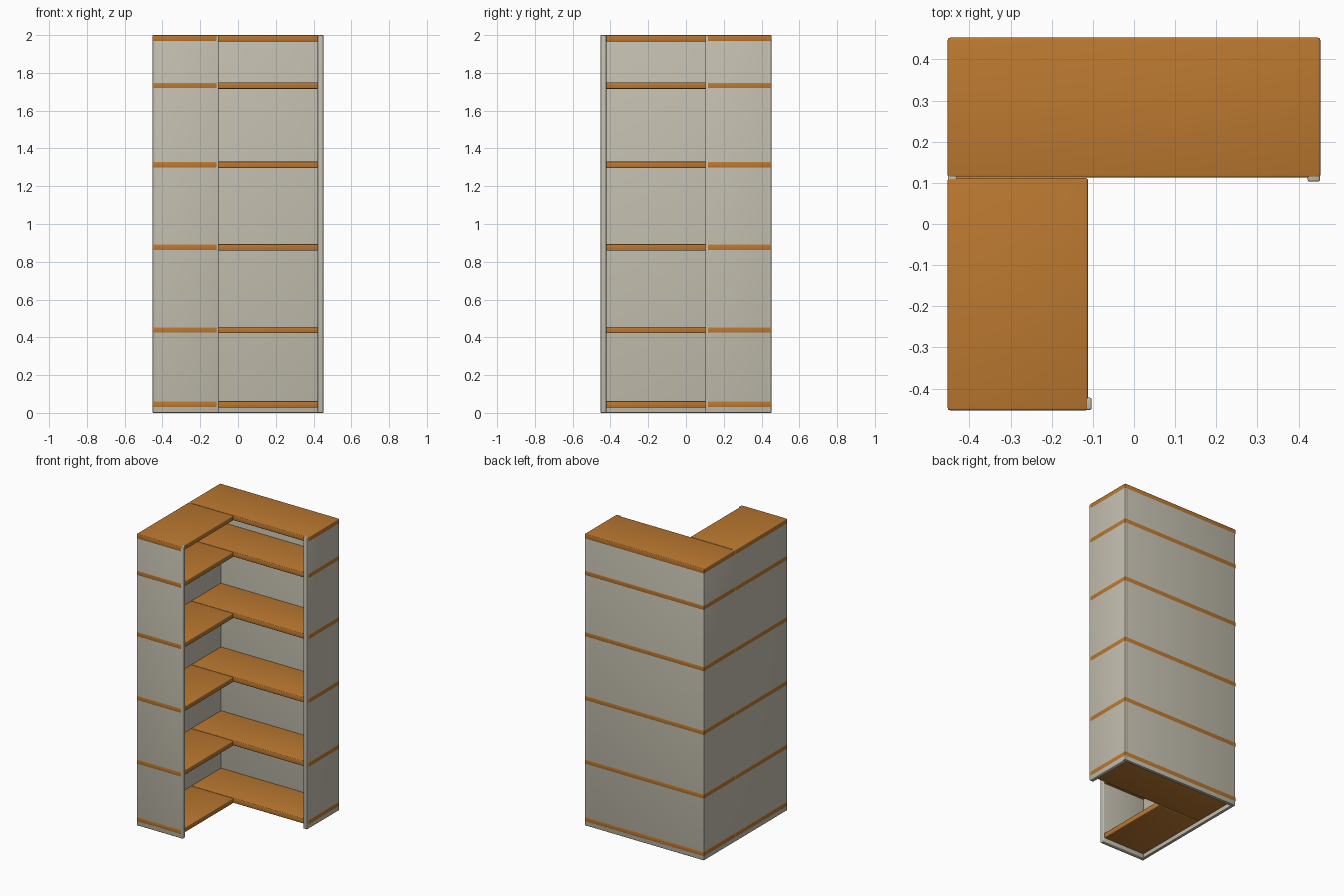
import bpy

if "Cube" in bpy.data.objects:
    bpy.data.objects.remove(bpy.data.objects["Cube"])


def material(name, color):
    m = bpy.data.materials.new(name)
    m.diffuse_color = (*color, 1.0)
    m.use_nodes = True
    m.node_tree.nodes["Principled BSDF"].inputs["Base Color"].default_value = m.diffuse_color
    return m


GREY = material("warm_grey_board", (0.55, 0.52, 0.43))
WOOD = material("orange_wood", (0.50, 0.19, 0.03))


def board(name, lo, hi, mat, bevel):
    """Box between two corners with softly rounded edges."""
    bpy.ops.mesh.primitive_cube_add(size=1)
    ob = bpy.context.object
    ob.name = name
    ob.dimensions = [h - l for l, h in zip(lo, hi)]
    ob.location = [(h + l) / 2 for l, h in zip(lo, hi)]
    bpy.ops.object.transform_apply(location=True, rotation=False, scale=True)
    ob.data.materials.append(mat)
    mod = ob.modifiers.new("round", 'BEVEL')
    mod.width = bevel
    mod.segments = 3
    bpy.ops.object.modifier_apply(modifier="round")
    bpy.ops.object.shade_smooth_by_angle()
    return ob


E = 0.452      # outer half width
IN = 0.103     # inner edge of the end panels
T = 0.022      # wall thickness
H = 1.9994     # panel height

# Walls behind the two arms
board("back_wall", (-E, E - T, 0), (E, E, H), GREY, 0.004)
board("left_wall", (-E, -E, 0), (-E + T, E, H), GREY, 0.004)

# End panels, standing slightly proud of the shelves
board("right_end_panel", (E - 0.03, IN, 0), (E, E, H), GREY, 0.005)
board("front_end_panel", (-E, -E, 0), (-IN, -E + 0.03, H), GREY, 0.005)

# Shelves: one board per arm on each level, showing through to the outside
S = E + 0.0006
for i, top in enumerate((0.062, 0.456, 0.893, 1.33, 1.75, 2.0)):
    z0 = top - 0.034
    board(f"back_shelf_{i}", (-S, 0.113, z0), (S, S, top), WOOD, 0.005)
    board(f"left_shelf_{i}", (-S, -S, z0), (-0.112, 0.1115, top), WOOD, 0.005)
